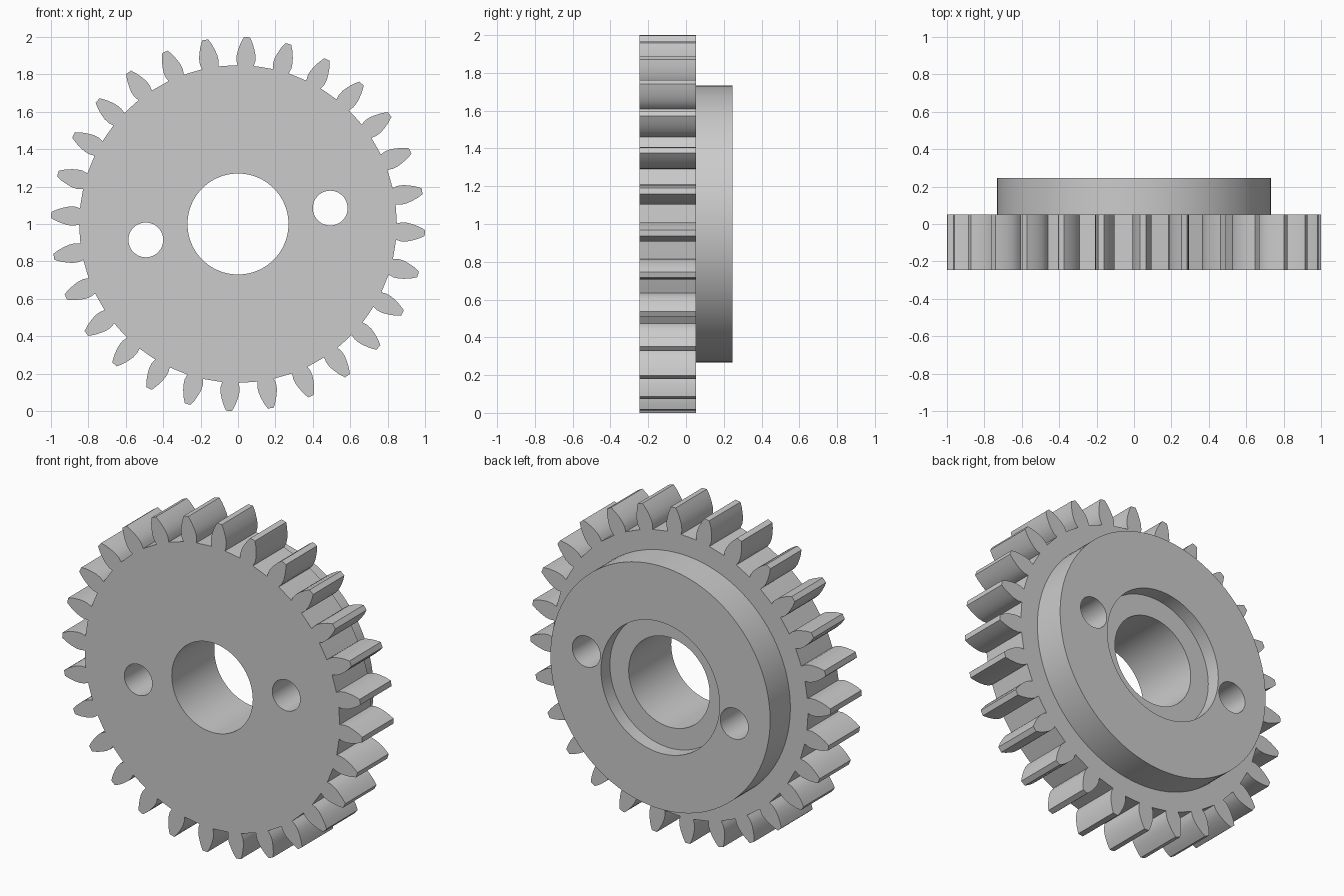
import bpy
import bmesh
from math import sin, cos, radians, pi, tau
from mathutils import Vector

if "Cube" in bpy.data.objects:
    bpy.data.objects.remove(bpy.data.objects["Cube"], do_unlink=True)

CENTRE_Z = 1.0
FRONT, SHOULDER, BACK = -0.245, 0.052, 0.245
TEETH = 28
TOOTH_TURN = radians(-2.75)
ROOT_RADIUS = 0.848
# Half profile of a tooth: radius, half width
FLANK = [(ROOT_RADIUS, 0.044), (0.875, 0.051), (0.905, 0.050),
         (0.935, 0.043), (0.97, 0.031), (1.0, 0.016)]

steel = bpy.data.materials.new("plain grey")
steel.use_nodes = True
grey = (0.6, 0.6, 0.6, 1)
steel.diffuse_color = grey
steel.node_tree.nodes["Principled BSDF"].inputs["Base Color"].default_value = grey


def prism(name, outline, y0, y1):
    """Extrude an x-z outline along y."""
    bm = bmesh.new()
    face = bm.faces.new([bm.verts.new((x, y0, z)) for x, z in outline])
    moved = bmesh.ops.extrude_face_region(bm, geom=[face])["geom"]
    bmesh.ops.translate(bm, vec=Vector((0, y1 - y0, 0)),
                        verts=[g for g in moved if isinstance(g, bmesh.types.BMVert)])
    bmesh.ops.recalc_face_normals(bm, faces=bm.faces)
    mesh = bpy.data.meshes.new(name)
    bm.to_mesh(mesh)
    bm.free()
    mesh.materials.append(steel)
    obj = bpy.data.objects.new(name, mesh)
    bpy.context.collection.objects.link(obj)
    return obj


def disc(name, radius, y0, y1, x=0, z=CENTRE_Z, sides=96):
    outline = [(x + radius * cos(tau * i / sides), z + radius * sin(tau * i / sides))
               for i in range(sides)]
    return prism(name, outline, y0, y1)


def combine(target, tool, operation):
    """Apply a boolean and remove its tool."""
    tool.hide_render = True
    mod = target.modifiers.new(operation.lower(), "BOOLEAN")
    mod.operation = operation
    mod.solver = "EXACT"
    mod.object = tool
    bpy.context.view_layer.objects.active = target
    bpy.ops.object.modifier_apply(modifier=mod.name)
    bpy.data.objects.remove(tool, do_unlink=True)


# Toothed rim outline: up one flank, down the other, then the valley
outline = []
for k in range(TEETH):
    a = TOOTH_TURN + tau * k / TEETH
    tooth = [(r, -w) for r, w in FLANK] + [(r, w) for r, w in reversed(FLANK)]
    outline += [(r * cos(a) - w * sin(a), CENTRE_Z + r * sin(a) + w * cos(a))
                for r, w in tooth]
    valley = a + pi / TEETH
    outline.append((ROOT_RADIUS * cos(valley), CENTRE_Z + ROOT_RADIUS * sin(valley)))
gear = prism("gear_wheel", outline, FRONT, SHOULDER)

# Rear hub
combine(gear, disc("hub", 0.732, SHOULDER - 0.1, BACK), "UNION")

# Centre bore and its shallow rear recess
combine(gear, disc("bore", 0.27, -1, 1), "DIFFERENCE")
combine(gear, disc("recess", 0.395, BACK - 0.085, 1), "DIFFERENCE")

# Two opposite pin holes
for side in (1, -1):
    hole = disc("pin_hole", 0.093, -1, 1, side * 0.493, CENTRE_Z + side * 0.085, 48)
    combine(gear, hole, "DIFFERENCE")

bpy.ops.object.select_all(action="DESELECT")
gear.select_set(True)
bpy.context.view_layer.objects.active = gear
bpy.ops.object.shade_smooth_by_angle(angle=radians(30))
